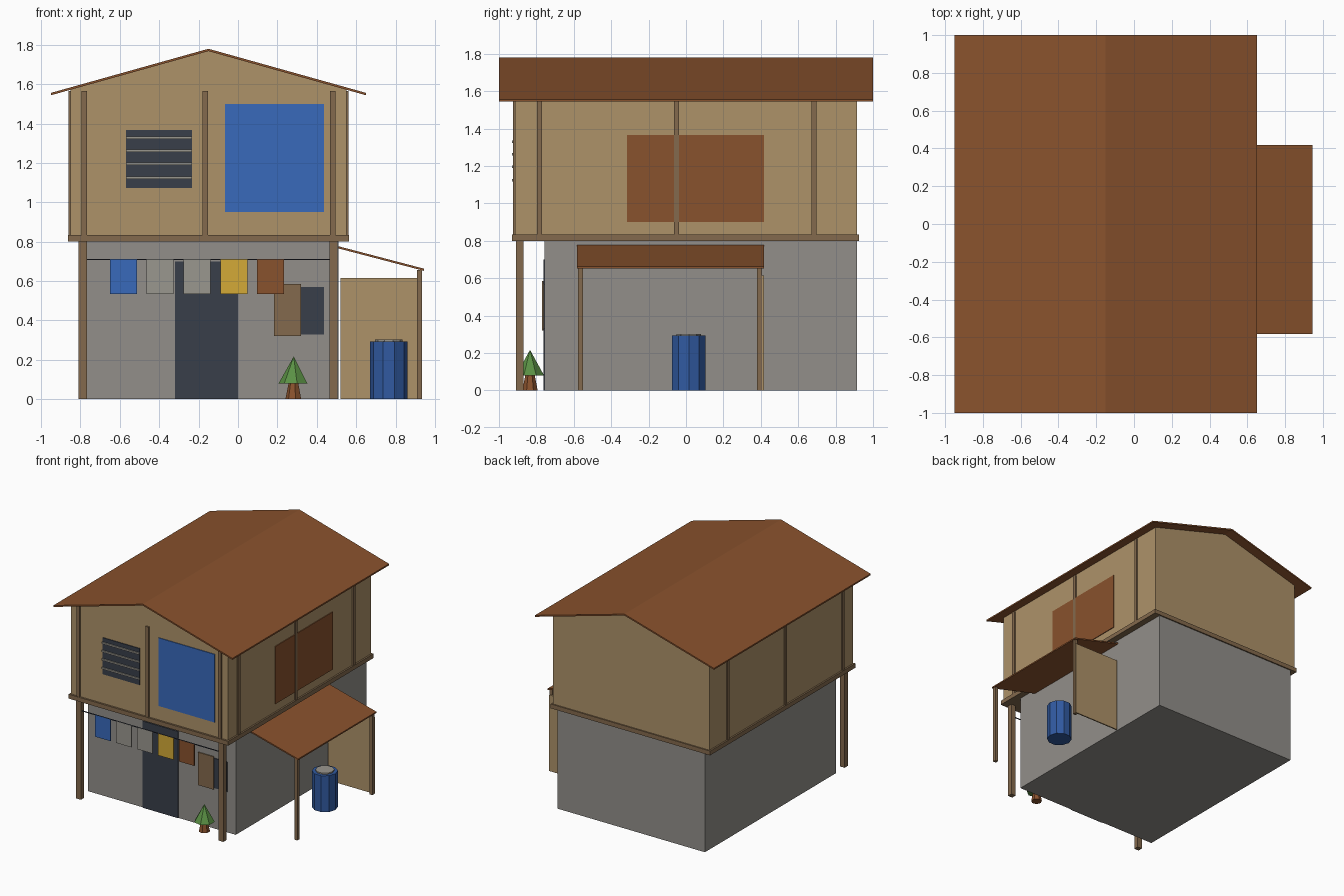
import bpy
import bmesh
from mathutils import Matrix

cube = bpy.data.objects.get("Cube")
if cube:
    bpy.data.objects.remove(cube, do_unlink=True)


def material(name, *rgb):
    """Flat material from 8-bit display values, stored as linear."""
    linear = [((c / 255 + 0.055) / 1.055) ** 2.4 for c in rgb]
    mat = bpy.data.materials.new(name)
    mat.use_nodes = True
    mat.diffuse_color = (*linear, 1)
    bsdf = mat.node_tree.nodes["Principled BSDF"]
    bsdf.inputs["Base Color"].default_value = (*linear, 1)
    return mat


PLYWOOD = material("plywood tan", 174, 146, 105)
TIMBER = material("timber brown", 132, 106, 77)
RUST = material("rust brown", 137, 82, 45)
CONCRETE = material("concrete grey", 146, 143, 138)
PALE = material("pale grey", 154, 151, 143)
DARK = material("dark slate", 56, 62, 74)
BLUE = material("tarp blue", 57, 106, 187)
BARREL = material("barrel blue", 49, 90, 161)
YELLOW = material("cloth yellow", 212, 170, 55)
GREEN = material("leaf green", 90, 144, 68)


def finish(name, bm, mat):
    bmesh.ops.recalc_face_normals(bm, faces=bm.faces)
    mesh = bpy.data.meshes.new(name)
    bm.to_mesh(mesh)
    bm.free()
    mesh.materials.append(mat)
    obj = bpy.data.objects.new(name, mesh)
    bpy.context.collection.objects.link(obj)
    return obj


def prism(name, profile, y, mat):
    """Extrude an x-z profile between two y values."""
    bm = bmesh.new()
    face = bm.faces.new([bm.verts.new((px, y[0], pz)) for px, pz in profile])
    new = bmesh.ops.extrude_face_region(bm, geom=[face])["geom"]
    verts = [v for v in new if isinstance(v, bmesh.types.BMVert)]
    bmesh.ops.translate(bm, verts=verts, vec=(0, y[1] - y[0], 0))
    return finish(name, bm, mat)


def box(name, x, y, z, mat):
    corners = [(x[0], z[0]), (x[1], z[0]), (x[1], z[1]), (x[0], z[1])]
    return prism(name, corners, y, mat)


def cone(name, sides, r_low, r_top, centre, z, mat):
    bm = bmesh.new()
    bmesh.ops.create_cone(bm, cap_ends=True, segments=sides, radius1=r_low,
                          radius2=r_top, depth=z[1] - z[0])
    # first corner points to the back
    bmesh.ops.rotate(bm, verts=bm.verts, matrix=Matrix.Rotation(1.5708, 3, "Z"))
    bmesh.ops.translate(bm, verts=bm.verts, vec=(*centre, sum(z) / 2))
    return finish(name, bm, mat)


def around(mid, width):
    return mid - width / 2, mid + width / 2


MID = -0.15      # ridge line
FRONT = -0.915   # upper front wall
LOWER = -0.757   # lower front wall
SIDE = 0.7       # half width of upper storey
RIDGE = 1.768
SLOPE = 0.28
SKIN = 0.006     # plate thickness

# Storeys and floor slab
box("ground_floor", (-0.81, 0.51), (LOWER, 0.915), (0, 0.8), CONCRETE)
box("floor_slab", around(MID, 1.426), (-0.93, 0.925), (0.8, 0.835), TIMBER)
eave = RIDGE - SIDE * SLOPE
prism("upper_storey", [(MID - SIDE, 0.835), (MID + SIDE, 0.835),
                       (MID + SIDE, eave), (MID, RIDGE), (MID - SIDE, eave)],
      (FRONT, 0.915), PLYWOOD)

# Thin pitched roof
low = RIDGE - 0.8 * SLOPE
under = [(MID - 0.8, low), (MID, RIDGE), (MID + 0.8, low)]
over = [(px, pz + 0.012) for px, pz in reversed(under)]
prism("main_roof", under + over, (-1, 1), RUST)

# Wall battens on the front and both sides
for px in (-0.782, -0.166, 0.482):
    box("front_batten", around(px, 0.028), (FRONT - 0.011, FRONT), (0.835, 1.565), TIMBER)
for py in (-0.784, -0.051, 0.685):
    for side in (-1, 1):
        face = MID + side * SIDE
        box("side_batten", sorted((face, face + side * 0.01)), around(py, 0.026),
            (0.835, 1.565), TIMBER)

# Upper openings and coverings
box("upper_window", (-0.568, -0.234), (FRONT - SKIN, FRONT), (1.073, 1.368), DARK)
for pz in (1.125, 1.195, 1.262, 1.329):
    box("window_bar", (-0.568, -0.234), (FRONT - 0.016, FRONT - 0.004),
        around(pz, 0.013), PALE)
box("blue_tarp", (-0.066, 0.437), (FRONT - SKIN, FRONT), (0.95, 1.5), BLUE)
box("side_patch", (MID + SIDE, MID + SIDE + SKIN), (-0.315, 0.417), (0.9, 1.365), RUST)

# Ground floor front
box("door", (-0.32, 0), (LOWER - SKIN, LOWER), (0, 0.7), DARK)
box("lower_window", (0.2, 0.437), (LOWER - SKIN, LOWER), (0.33, 0.57), DARK)
box("shutter", (0.183, 0.32), (LOWER - 0.014, LOWER - SKIN), (0.32, 0.585), TIMBER)
for px in (-0.788, 0.485):
    box("front_post", around(px, 0.042), around(-0.89, 0.04), (0, 0.8), TIMBER)

# Clothes line
box("clothes_line", (-0.767, 0.464), around(-0.89, SKIN), around(0.71, SKIN), DARK)
for i, mat in enumerate((BLUE, PALE, PALE, YELLOW, RUST)):
    box("hanging_cloth", around(-0.582 + i * 0.187, 0.137), around(-0.89, 0.008),
        (0.535, 0.71), mat)

# Lean-to
prism("lean_to_roof", [(0.51, 0.766), (0.945, 0.652), (0.945, 0.663), (0.51, 0.777)],
      (-0.583, 0.417), RUST)
for py in (-0.565, 0.393):
    box("lean_to_post", around(0.922, 0.026), around(py, 0.026), (0, 0.657), TIMBER)
box("lean_to_wall", (0.52, 0.932), (0.406, 0.416), (0, 0.615), PLYWOOD)

# Water barrel
spot = (0.766, 0.015)
cone("barrel", 10, 0.095, 0.095, spot, (0, 0.293), BARREL)
cone("barrel_lid", 10, 0.069, 0.069, spot, (0.293, 0.303), PALE)

# Small potted tree
spot = (0.283, -0.834)
cone("tree_trunk", 7, 0.042, 0.022, spot, (0, 0.1), RUST)
cone("tree_leaves", 7, 0.077, 0, spot, (0.08, 0.217), GREEN)
